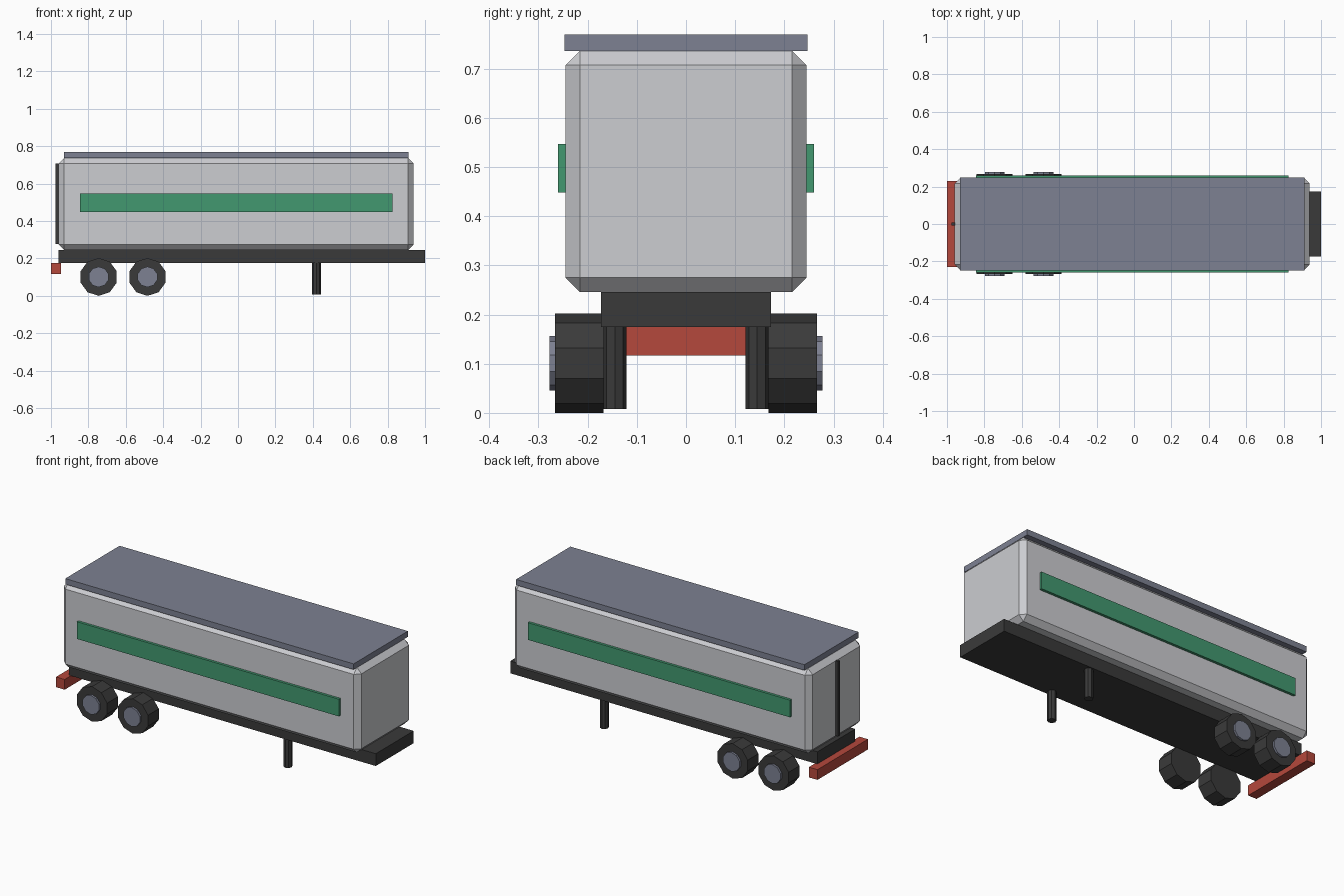
import bpy, bmesh, math
from mathutils import Matrix

if "Cube" in bpy.data.objects:
    bpy.data.objects.remove(bpy.data.objects["Cube"])


def material(name, rgb):
    m = bpy.data.materials.new(name)
    lin = [(c / 255 / 12.92) if c < 11 else ((c / 255 + 0.055) / 1.055) ** 2.4 for c in rgb]
    m.diffuse_color = (*lin, 1)
    m.use_nodes = True
    m.node_tree.nodes["Principled BSDF"].inputs["Base Color"].default_value = m.diffuse_color
    return m


LIGHT = material("light grey", (204, 205, 209))
SLATE = material("slate grey", (125, 129, 146))
DARK = material("dark grey", (58, 58, 58))
GREEN = material("green", (66, 152, 112))
RED = material("red", (181, 72, 60))


def finish(name, bm, mat):
    me = bpy.data.meshes.new(name)
    bm.to_mesh(me)
    bm.free()
    me.materials.append(mat)
    ob = bpy.data.objects.new(name, me)
    bpy.context.collection.objects.link(ob)
    return ob


def box(name, x, y, z, mat, bevel=0):
    """Box from (min, max) ranges, with an optional flat chamfer."""
    bm = bmesh.new()
    size = [r[1] - r[0] for r in (x, y, z)]
    mid = [(r[0] + r[1]) / 2 for r in (x, y, z)]
    bmesh.ops.create_cube(bm, size=1, matrix=Matrix.Translation(mid) @ Matrix.Diagonal((*size, 1)))
    if bevel:
        bmesh.ops.bevel(bm, geom=bm.edges[:], offset=bevel, segments=1, affect='EDGES')
    return finish(name, bm, mat)


def cylinder(name, centre, radius, depth, sides, mat, rot=Matrix()):
    bm = bmesh.new()
    bmesh.ops.create_cone(bm, cap_ends=True, segments=sides, radius1=radius, radius2=radius,
                          depth=depth, matrix=Matrix.Translation(centre) @ rot)
    return finish(name, bm, mat)


# Cargo body, roof and chassis
box("cargo_body", (-0.959, 0.939), (-0.245, 0.245), (0.246, 0.736), LIGHT, 0.029)
box("roof_panel", (-0.929, 0.911), (-0.2475, 0.2475), (0.736, 0.769), SLATE)
box("chassis", (-0.959, 1.0), (-0.1725, 0.1725), (0.175, 0.246), DARK)

# Rear door seam and bumper
box("rear_door_seam", (-0.977, -0.955), (-0.008, 0.008), (0.276, 0.708), DARK)
box("rear_bumper", (-1.0, -0.945), (-0.23, 0.23), (0.117, 0.176), RED)

# Axle direction: vertices of the polygon point straight up and down
to_y = Matrix.Rotation(math.pi / 2, 4, 'X')

for side, s in (("left", -1), ("right", 1)):
    # Side stripe
    box(f"{side}_stripe", (-0.846, 0.826), sorted((s * 0.2445, s * 0.26)), (0.448, 0.547), GREEN)
    # Support leg
    cylinder(f"{side}_support_leg", (0.42, s * 0.1445, 0.093), 0.0235, 0.17, 8, DARK)
    # Wheels with hubs
    for label, x in (("rear", -0.745), ("front", -0.484)):
        cylinder(f"{side}_{label}_tyre", (x, s * 0.217, 0.101), 0.101, 0.098, 10, DARK, to_y)
        cylinder(f"{side}_{label}_hub", (x, s * 0.267, 0.101), 0.055, 0.022, 10, SLATE, to_y)
